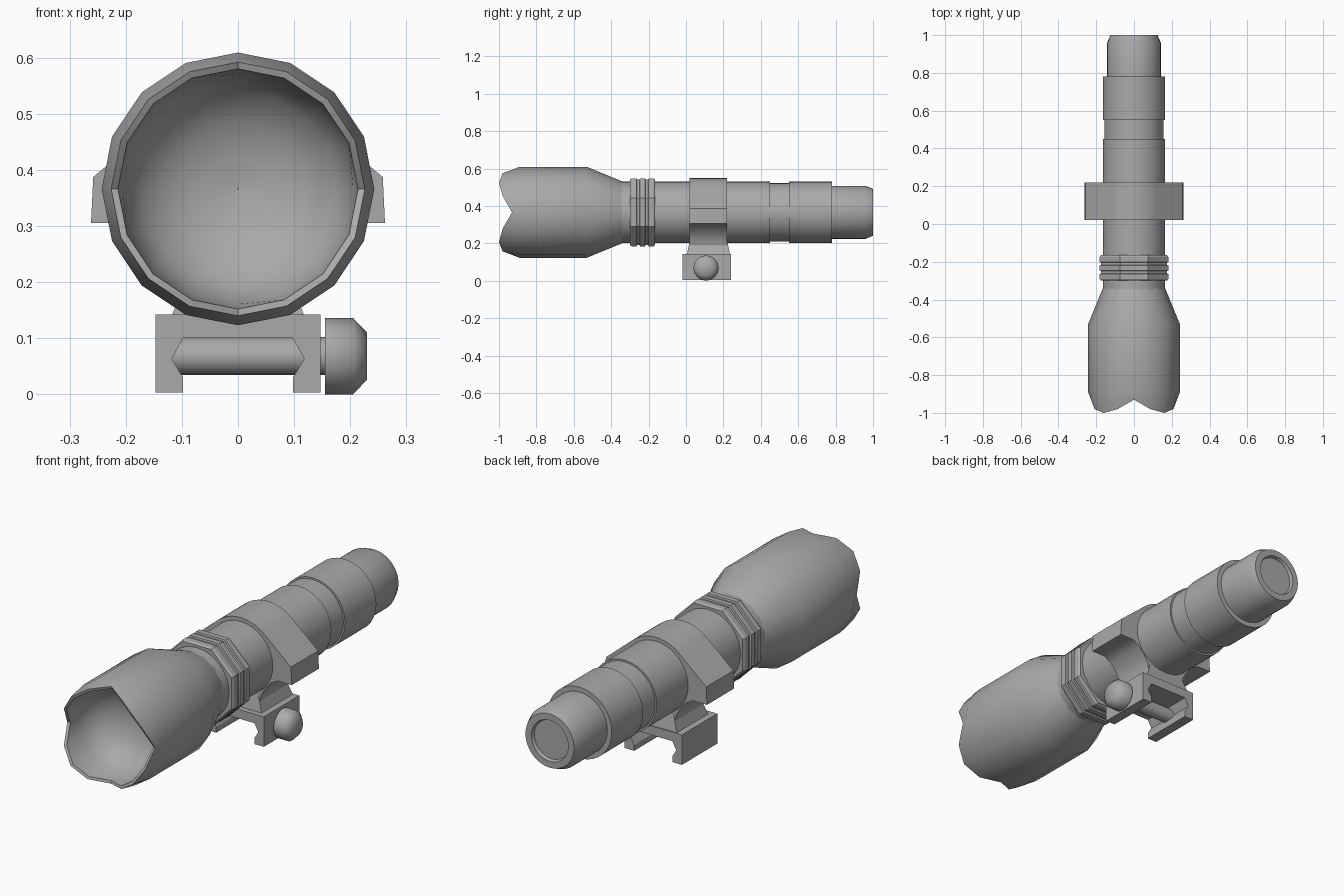
import bpy, bmesh, math
from mathutils import Matrix, Vector

cube = bpy.data.objects.get("Cube")
if cube:
    bpy.data.objects.remove(cube)

AXIS = 0.366

gray = bpy.data.materials.new("plain_gray")
gray.use_nodes = True
gray.diffuse_color = (0.4, 0.4, 0.4, 1)
gray.node_tree.nodes["Principled BSDF"].inputs["Base Color"].default_value = (0.4, 0.4, 0.4, 1)


def finish(bm, name, angle=None):
    bmesh.ops.remove_doubles(bm, verts=bm.verts, dist=1e-5)
    bmesh.ops.recalc_face_normals(bm, faces=bm.faces)
    mesh = bpy.data.meshes.new(name)
    bm.to_mesh(mesh)
    bm.free()
    mesh.materials.append(gray)
    obj = bpy.data.objects.new(name, mesh)
    bpy.context.collection.objects.link(obj)
    if angle:
        bpy.ops.object.select_all(action='DESELECT')
        obj.select_set(True)
        bpy.context.view_layer.objects.active = obj
        bpy.ops.object.shade_smooth_by_angle(angle=math.radians(angle))
    return obj


def lathe(name, profile, sides, matrix, angle=30, turn=0.0, shift=None):
    """Revolve (along, radius) points about the local y axis."""
    bm = bmesh.new()
    rings = []
    for i, (along, r) in enumerate(profile):
        ring = []
        for k in range(sides):
            t = math.tau * (k + turn) / sides
            a = along + (shift(i, k) if shift else 0)
            ring.append(bm.verts.new(matrix @ Vector((r * math.sin(t), a, r * math.cos(t)))))
        rings.append(ring)
    for a, b in zip(rings, rings[1:]):
        for k in range(sides):
            j = (k + 1) % sides
            bm.faces.new((a[k], a[j], b[j], b[k]))
    for ring, (_, r) in ((rings[0], profile[0]), (rings[-1], profile[-1])):
        if r > 0.002:
            bm.faces.new(ring)
    return finish(bm, name, angle)


def extrude_y(name, outline, y0, y1, angle=None):
    """Extrude an (x, z) outline from y0 to y1."""
    bm = bmesh.new()
    face = bm.faces.new([bm.verts.new((x, y0, z)) for x, z in outline])
    out = bmesh.ops.extrude_face_region(bm, geom=[face])
    bmesh.ops.translate(bm, vec=(0, y1 - y0, 0),
                        verts=[g for g in out["geom"] if isinstance(g, bmesh.types.BMVert)])
    return finish(bm, name, angle)


def mirrored(half):
    """Close a right-hand outline with its left-hand copy."""
    return half + [(-x, z) for x, z in reversed(half) if x]


on_axis = Matrix.Translation((0, 0, AXIS))

# Head: hollow bell with four notches in its front rim
notch = (0.07, 0.02, 0.0, 0.02)


def crown(i, k):
    return notch[k % 4] if i in (4, 5) else 0


lathe("head", [(-0.33, 0.12), (-0.34, 0.165), (-0.53, 0.243), (-0.89, 0.243),
               (-1.0, 0.226), (-0.995, 0.214), (-0.86, 0.205), (-0.80, 0.175),
               (-0.76, 0.12), (-0.74, 0.06), (-0.735, 0.001)],
      16, on_axis, 40, shift=crown)

# Body tube with grip groove, stepped tail and recessed end button
lathe("body_tube", [(-0.36, 0.165), (0.45, 0.165), (0.45, 0.157), (0.55, 0.157),
                    (0.55, 0.165), (0.78, 0.165), (0.78, 0.142), (0.96, 0.142),
                    (1.0, 0.125), (1.0, 0.095), (0.985, 0.09)], 32, on_axis)

# Octagonal collar with two grooves
collar = [(-0.30, 0.15), (-0.30, 0.19), (-0.29, 0.197)]
for y in (-0.255, -0.21):
    collar += [(y - 0.01, 0.197), (y - 0.007, 0.19), (y + 0.007, 0.19), (y + 0.01, 0.197)]
collar += [(-0.175, 0.197), (-0.165, 0.19), (-0.165, 0.15)]
lathe("collar", collar, 8, on_axis, 20, turn=0.5)

# Clamp: round top, side wings and a waisted lower part
arc = [(0.183 * math.sin(math.radians(a)), AXIS + 0.183 * math.cos(math.radians(a)))
       for a in range(0, 41, 8)]
clamp = arc + [(0.258, 0.387), (0.262, 0.305), (0.19, 0.305), (0.155, 0.285),
               (0.125, 0.25), (0.105, 0.215), (0.095, 0.16), (0.095, 0.14)]
extrude_y("clamp", mirrored(clamp), 0.02, 0.22, 30)

# Flared foot between clamp and rail
bm = bmesh.new()
bmesh.ops.create_cube(bm, size=1)
for v in bm.verts:
    top = v.co.z > 0
    v.co = Vector((math.copysign(0.09 if top else 0.118, v.co.x),
                   0.12 + math.copysign(0.1 if top else 0.115, v.co.y),
                   0.215 if top else 0.14))
finish(bm, "clamp_foot")

# Rail mount with an undercut channel
rail = [(0.147, 0.142), (0.147, 0.003), (0.098, 0.003), (0.098, 0.03),
        (0.118, 0.063), (0.098, 0.1)]
extrude_y("rail_mount", mirrored(rail), -0.02, 0.24)

# Cross bolt and its knob, on the left side
across = Matrix.Translation((0, 0.107, 0.068)) @ Matrix.Rotation(-math.pi / 2, 4, 'Z')
lathe("cross_bolt", [(-0.13, 0.034), (0.16, 0.034)], 16, across)
lathe("knob", [(0.155, 0.068), (0.205, 0.068), (0.23, 0.042)], 16, across, 50)
